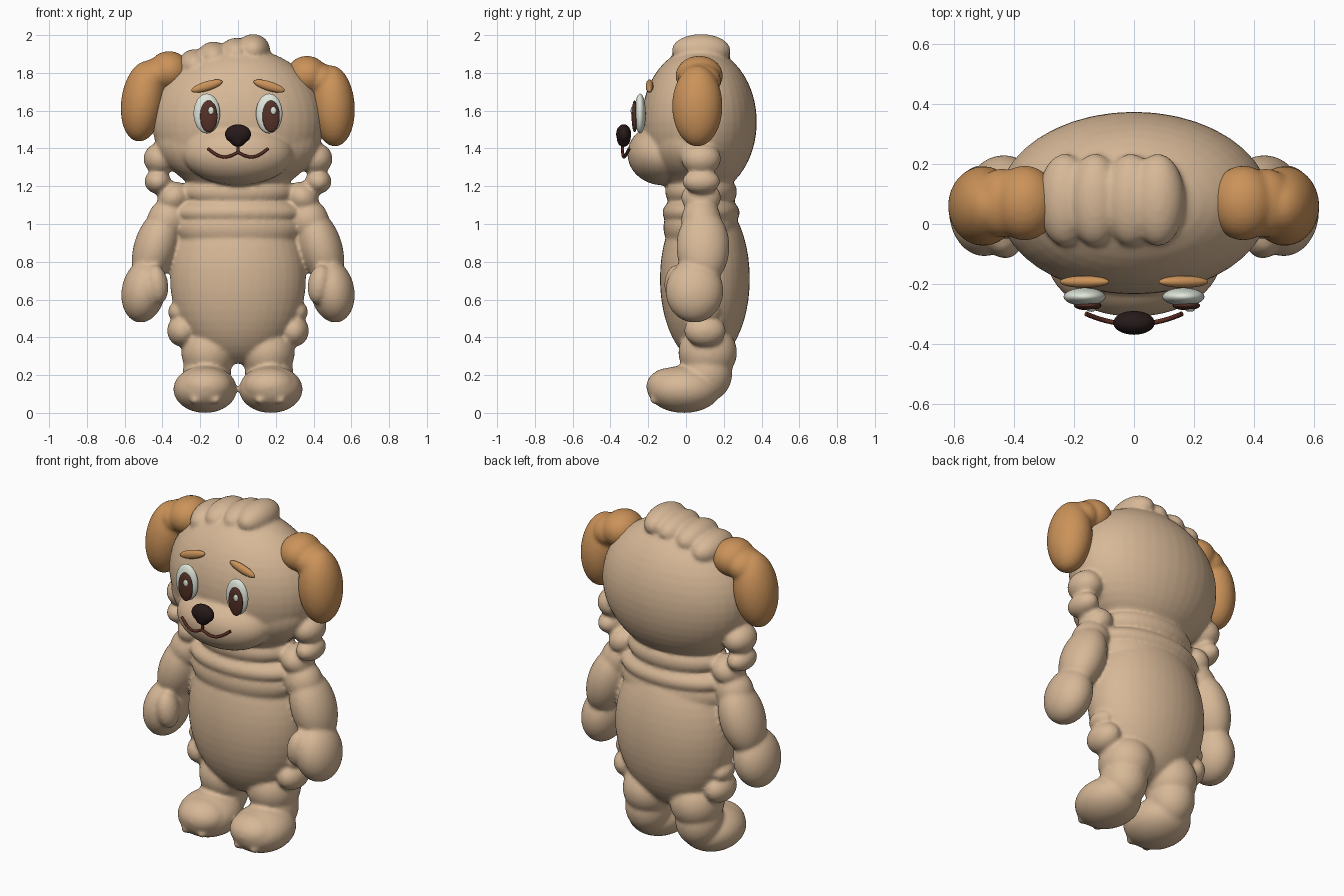
import bpy, bmesh, math
from mathutils import Matrix

if "Cube" in bpy.data.objects:
    bpy.data.objects.remove(bpy.data.objects["Cube"])


def material(name, red, green, blue):
    colour = (red, green, blue, 1)
    mat = bpy.data.materials.new(name)
    mat.use_nodes = True
    mat.diffuse_color = colour
    shader = next(node for node in mat.node_tree.nodes if node.type == 'BSDF_PRINCIPLED')
    shader.inputs["Base Color"].default_value = colour
    return mat


tan_fur = material("tan fur", red=.68, green=.48, blue=.31)
orange_fur = material("orange fur", red=.6, green=.29, blue=.1)
eye_white = material("eye white", red=.74, green=.79, blue=.7)
eye_brown = material("eye brown", red=.09, green=.03, blue=.02)
nose_black = material("nose black", red=.02, green=.01, blue=.01)
mouth_brown = material("mouth brown", red=.1, green=.025, blue=.015)


def lump(shape, centre, radii, tilt=0):
    """Add an ellipsoid, tilted in degrees about the front-to-back axis."""
    matrix = (Matrix.Translation(centre)
              @ Matrix.Rotation(math.radians(tilt), 4, 'Y')
              @ Matrix.Diagonal((*radii, 1)))
    bmesh.ops.create_uvsphere(shape, u_segments=40, v_segments=24, radius=1, matrix=matrix)


def pair(shape, centre, radii, tilt=0):
    """Add an ellipsoid on the left and its mirror image on the right."""
    x, y, z = centre
    lump(shape, centre, radii, tilt)
    lump(shape, (-x, y, z), radii, -tilt)


def finish(shape, name, mat, voxel=0):
    """Turn the lumps into a smooth object, fused together if voxel is set."""
    for face in shape.faces:
        face.smooth = True
    mesh = bpy.data.meshes.new(name)
    shape.to_mesh(mesh)
    shape.free()
    mesh.materials.append(mat)
    obj = bpy.data.objects.new(name, mesh)
    bpy.context.collection.objects.link(obj)
    if voxel:
        fuse = obj.modifiers.new("fuse", 'REMESH')
        fuse.mode = 'VOXEL'
        fuse.voxel_size = voxel
        fuse.use_smooth_shade = True
        soften = obj.modifiers.new("soften", 'SMOOTH')
        soften.iterations = 6


def single(name, mat, centre, radii, tilt=0):
    """Make an object from one ellipsoid."""
    shape = bmesh.new()
    lump(shape, centre, radii, tilt)
    finish(shape, name, mat)


middle = .08  # depth of the body's centre line
body = bmesh.new()

# Head, cheeks and muzzle
lump(body, centre=(0, .07, 1.54), radii=(.455, .305, .395))
lump(body, centre=(0, .03, 1.43), radii=(.43, .24, .24))
lump(body, centre=(0, -.12, 1.37), radii=(.29, .19, .165))

# Tuft of curls rising across the crown
for x, z in ((-.23, 1.84), (-.13, 1.88), (-.01, 1.9), (.08, 1.92)):
    lump(body, centre=(x, middle, z), radii=(.09, .155, .085), tilt=60 * min(x, 0))

# Torso, chest, collar and neck
lump(body, centre=(0, .1, .71), radii=(.36, .238, .45))
lump(body, centre=(0, middle, .98), radii=(.335, .2, .16))
lump(body, centre=(0, middle, 1.06), radii=(.345, .205, .1))
lump(body, centre=(0, middle, 1.17), radii=(.3, .19, .12))

# Curls beside the jaw, then shoulders
pair(body, centre=(.41, middle, 1.345), radii=(.09, .105, .085))
pair(body, centre=(.425, middle, 1.225), radii=(.07, .1, .065))
pair(body, centre=(.34, middle, 1.14), radii=(.09, .105, .08), tilt=35)

# Upper arms, forearms, hands and thumbs
pair(body, centre=(.375, middle, 1.02), radii=(.105, .105, .12), tilt=-25)
pair(body, centre=(.435, .09, .88), radii=(.115, .14, .21), tilt=-18)
pair(body, centre=(.5, .045, .645), radii=(.116, .153, .168), tilt=-10)
pair(body, centre=(.43, -.045, .68), radii=(.06, .07, .105), tilt=8)

# Hip curls and legs
pair(body, centre=(.295, .1, .435), radii=(.08, .11, .085))
pair(body, centre=(.315, .1, .535), radii=(.055, .08, .055))
pair(body, centre=(.155, .115, .32), radii=(.145, .155, .15))
pair(body, centre=(.165, .11, .21), radii=(.128, .135, .15))

# Feet, insteps and toes
pair(body, centre=(.174, -.01, .125), radii=(.168, .195, .125))
pair(body, centre=(.168, middle - .16, .14), radii=(.14, .13, .1))
for toe in (.12, .225):
    pair(body, centre=(toe, -.165, .07), radii=(.028, .025, .025))
finish(body, "body", tan_fur, voxel=.011)

# Floppy ears, the right one set slightly higher
for name, side, lift, swing in (("left_ear", 1, 0, -4), ("right_ear", -1, .025, 8)):
    ear = bmesh.new()
    lump(ear, centre=(side * .365, .07, 1.785 + lift), radii=(.11, .125, .105))
    lump(ear, centre=(side * .44, .07, 1.76 + lift), radii=(.1, .115, .09), tilt=side * 30)
    lump(ear, centre=(side * .503, .06, 1.625 + lift), radii=(.115, .133, .215), tilt=swing)
    finish(ear, name, orange_fur, voxel=.01)

# Eyes looking slightly to the left, and worried brows
for name, side in (("left", 1), ("right", -1)):
    eye = side * .165
    pupil = eye + .01
    single(name + "_eye", eye_white, centre=(eye, -.243, 1.585), radii=(.07, .03, .105))
    single(name + "_pupil", eye_brown, centre=(pupil, -.272, 1.57), radii=(.046, .016, .084))
    single(name + "_glint", eye_white, centre=(pupil + .012, -.286, 1.6), radii=(.015, .007, .02))
    single(name + "_brow", orange_fur, centre=(eye, -.193, 1.73), radii=(.086, .02, .025),
           tilt=side * 17)

# Nose, narrower below
nose = bmesh.new()
lump(nose, centre=(0, -.33, 1.475), radii=(.07, .04, .053))
lump(nose, centre=(0, -.33, 1.45), radii=(.045, .036, .042))
finish(nose, "nose", nose_black, voxel=.005)


def smile(t):
    """Point on the double-arc mouth, with t from -1 to 1 across it."""
    away = abs(t)
    return (.16 * t, .035 * away ** 2 - .335,
            1.38 + .02 * away - .035 * math.sin(math.pi * away))


# Mouth, with the line running up to the nose
mouth = bpy.data.curves.new("mouth", 'CURVE')
mouth.dimensions = '3D'
mouth.bevel_depth = .008
mouth.use_fill_caps = True
steps = 16
arcs = [smile(step / steps) for step in range(-steps, steps + 1)]
stem = [smile(0), (0, -.335, 1.44)]
for path in (arcs, stem):
    spline = mouth.splines.new('POLY')
    spline.points.add(len(path) - 1)
    for point, place in zip(spline.points, path):
        point.co = (*place, 1)
mouth.materials.append(mouth_brown)
bpy.context.collection.objects.link(bpy.data.objects.new("mouth", mouth))
